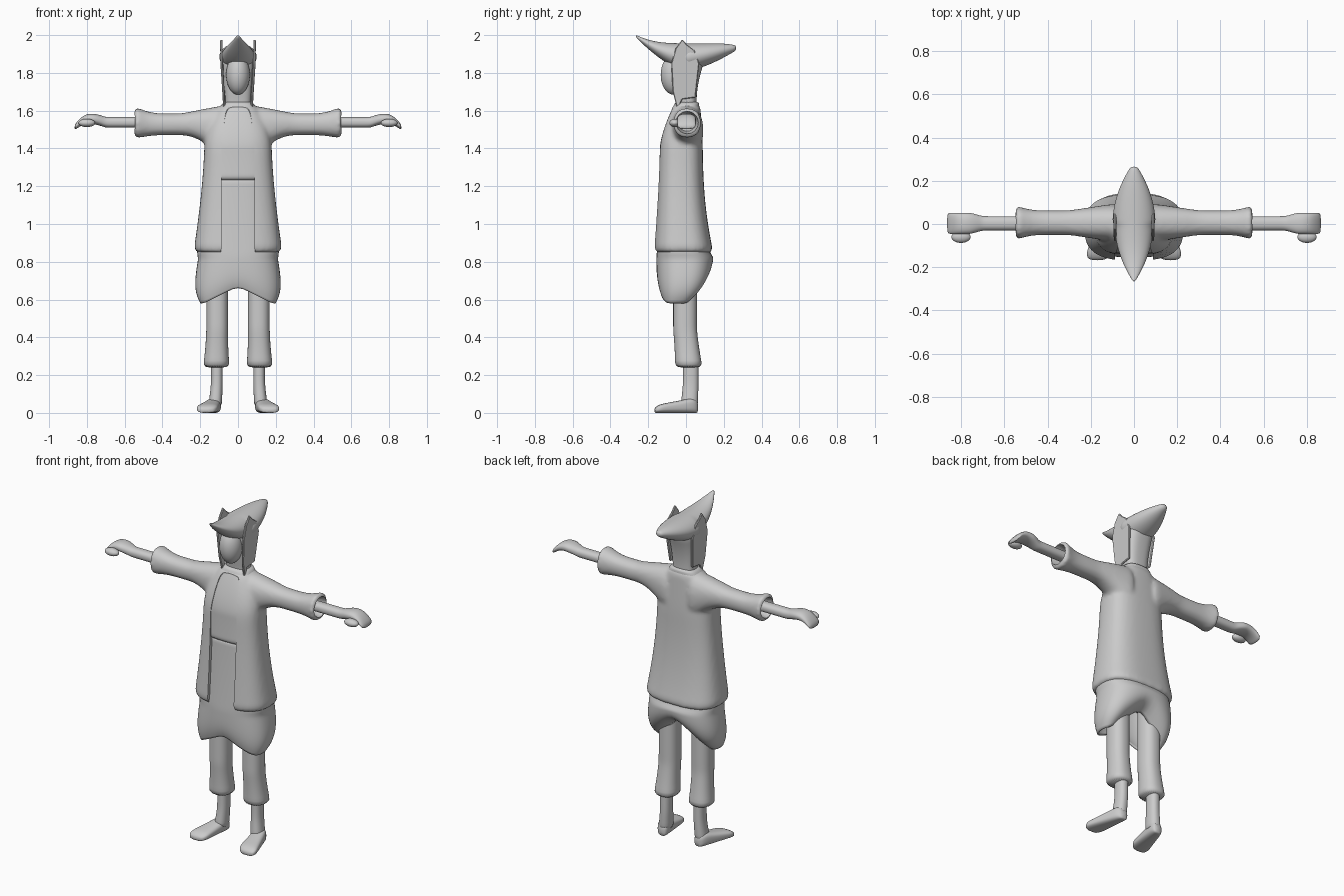
import bpy, bmesh, math
from mathutils import Vector

cube = bpy.data.objects.get("Cube")
if cube:
    bpy.data.objects.remove(cube)

# One clay grey for everything
grey = (0.6, 0.6, 0.6, 1)
clay = bpy.data.materials.new("clay_grey")
clay.use_nodes = True
clay.diffuse_color = grey
clay.node_tree.nodes["Principled BSDF"].inputs["Base Color"].default_value = grey


def clamp(value):
    return min(1, max(0, value))


def add_loft(bm, axis, start, stop, rule, rings=16, power=2.3, side=1, bottom_cap=True, segments=32):
    """Skin superellipses; rule(t) gives centre a, centre b, radius a, radius b."""
    loops = []
    for k in range(rings):
        t = start + (stop - start) * k / (rings - 1)
        centre_a, centre_b, radius_a, radius_b = rule(t)
        loop = []
        for i in range(segments):
            c, s = math.cos(math.tau * i / segments), math.sin(math.tau * i / segments)
            a = centre_a + radius_a * math.copysign(abs(c) ** (2 / power), c)
            b = centre_b + radius_b * math.copysign(abs(s) ** (2 / power), s)
            x, y, z = {"x": (t, a, b), "y": (a, t, b), "z": (a, b, t)}[axis]
            loop.append(bm.verts.new((x * side, y, z)))
        loops.append(loop)
    for low, high in zip(loops, loops[1:]):
        for i in range(segments):
            j = (i + 1) % segments
            bm.faces.new((low[i], low[j], high[j], high[i]))
    if bottom_cap:
        bm.faces.new(loops[0])
    bm.faces.new(loops[-1])


def finish(name, bm, subdivide=True, mirror=False):
    bmesh.ops.recalc_face_normals(bm, faces=bm.faces)
    mesh = bpy.data.meshes.new(name)
    bm.to_mesh(mesh)
    bm.free()
    mesh.materials.append(clay)
    for poly in mesh.polygons:
        poly.use_smooth = subdivide
    obj = bpy.data.objects.new(name, mesh)
    bpy.context.collection.objects.link(obj)
    if mirror:
        obj.modifiers.new("Mirror", "MIRROR").use_mirror_merge = False
    if subdivide:
        obj.modifiers.new("Subdivision", "SUBSURF").levels = 1
    return obj


def loft(name, axis, start, stop, rule, mirror=False, **options):
    bm = bmesh.new()
    add_loft(bm, axis, start, stop, rule, **options)
    return finish(name, bm, mirror=mirror)


def ellipsoid(name, centre, radii, mirror=False):
    bm = bmesh.new()
    bmesh.ops.create_uvsphere(bm, u_segments=24, v_segments=16, radius=1)
    bmesh.ops.scale(bm, vec=radii, verts=bm.verts)
    bmesh.ops.translate(bm, vec=centre, verts=bm.verts)
    return finish(name, bm, mirror=mirror)


def cut(target, cutter):
    cutter.hide_render = True
    cutter.hide_set(True)
    boolean = target.modifiers.new("Cut", "BOOLEAN")
    boolean.operation, boolean.object, boolean.solver = "DIFFERENCE", cutter, "EXACT"


def between(half, front, back):
    return 0, (front + back) / 2, half, (back - front) / 2


WAIST, HEM, COLLAR = 0.83, 0.58, 1.65


# Torso outline: flared at the hem, drawn in to the collar
def torso(z, inset=0):
    flare = clamp((1.4 - z) / (1.4 - WAIST)) ** 1.5
    shoulder = clamp((z - 1.4) / (COLLAR - 1.4))
    half = 0.18 + 0.06 * flare - 0.1 * shoulder ** 2
    front = -0.145 - 0.03 * flare + 0.085 * shoulder ** 1.5
    back = 0.09 + 0.06 * flare ** 1.5 - 0.015 * shoulder
    return between(half - inset, front + inset, back - inset)


# Sleeve outline: wide armpit, slim upper arm, belled cuff
def sleeve(x):
    root = clamp((0.3 - x) / 0.2)
    cuff = clamp((x - 0.4) / 0.15)
    low = 1.47 - 0.11 * root ** 2 - 0.02 * cuff ** 2
    high = 1.585 + 0.04 * root + 0.04 * cuff ** 2
    return 0.006, (low + high) / 2, 0.057 + 0.03 * root + 0.027 * cuff ** 3, (high - low) / 2


# Coat: torso and sleeves blended into one soft skin
bm = bmesh.new()
add_loft(bm, "z", WAIST, COLLAR, torso, power=2.8)
for side in (1, -1):
    add_loft(bm, "x", 0.06, 0.555, sleeve, side=side)
coat = finish("coat", bm)
blend = coat.modifiers.new("Blend", "REMESH")
blend.mode = "VOXEL"
blend.voxel_size = 0.011
blend.use_smooth_shade = True
relax = coat.modifiers.new("Relax", "SMOOTH")
relax.factor, relax.iterations = 0.5, 6

# Openings of the coat: front slot with rounded lower corners, hollow sleeve ends
bm = bmesh.new()
add_loft(bm, "z", 0.7, 1.68, rings=40, power=9, rule=lambda z: between(
    0.087 + 0.03 * clamp((0.87 - z) / 0.05) ** 2 - 0.025 * clamp((z - 1.4) / 0.25), -0.3, -0.07))
cut(coat, finish("front_cutter", bm, subdivide=False))
for side in (1, -1):
    bm = bmesh.new()
    add_loft(bm, "x", 0.48, 0.6, lambda x: (0.006, 1.537, 0.2 * x - 0.05, 0.2 * x - 0.05),
             rings=2, power=2, side=side)
    cut(coat, finish("sleeve_cutter", bm, subdivide=False))

# Shirt under the lapels, ending in a rolled edge at the waist
loft("shirt", "z", 1.225, COLLAR, power=2.8, rings=28,
     rule=lambda z: torso(z, 0.006 + 0.02 * clamp((1.25 - z) / 0.025) ** 2))


# Tunic: follows the coat inside, swells below it, hem dips at the sides
def tunic_outline(z):
    if z > WAIST:
        return torso(z, 0.018)
    drop = (WAIST - z) / (WAIST - HEM)
    return between(0.21 + 0.04 * drop - 0.05 * drop ** 4, -0.157 + 0.02 * drop ** 4, 0.145 - 0.1 * drop ** 3)


bm = bmesh.new()
add_loft(bm, "z", HEM, 1.25, tunic_outline, rings=26, power=2.6, bottom_cap=False)
for v in bm.verts:
    if v.co.z < WAIST:
        middle = 0.64 if v.co.y < 0 else 0.35
        lift = middle + (1 - middle) * clamp(abs(v.co.x) / 0.18)
        v.co.z = WAIST - (WAIST - v.co.z) * lift
tunic = finish("tunic", bm)
tunic.modifiers.new("Thickness", "SOLIDIFY").thickness = 0.01


# Trousers with flared cuffs, shins and flat feet turned out at the toes
def trouser(z):
    cuff = clamp((0.44 - z) / 0.2)
    return 0.11 + 0.005 * cuff, 0.02 * cuff - 0.005, 0.058 + 0.013 * cuff ** 2, 0.063 + 0.01 * cuff ** 2


def shin(z):
    ankle = clamp(1 - z / 0.15)
    return 0.112 + 0.012 * ankle, 0.025 - 0.01 * ankle, 0.031 + 0.006 * ankle, 0.041 + 0.006 * ankle


def foot(y):
    toe = clamp((0.065 - y) / 0.23)
    rounding = 1 - 0.4 * abs(2 * toe - 1) ** 8
    height = (0.09 - 0.048 * toe ** 0.8) * rounding
    return 0.12 + 0.05 * toe, height / 2, (0.035 + 0.025 * toe) * rounding, height / 2


loft("trouser_leg", "z", 0.235, 0.85, trouser, mirror=True)
loft("shin", "z", 0.03, 0.28, shin, mirror=True, rings=8)
loft("foot", "y", 0.065, -0.168, foot, mirror=True, power=2.8)


# Forearm running into a hand that curls down at the fingertips
def forearm(x):
    hand = clamp((x - 0.7) / 0.165)
    droop = 0.06 * hand - 0.088 * hand ** 3
    return 0.003, 1.538 + droop, 0.033 + 0.016 * clamp(3 * hand), 0.028 - 0.014 * hand ** 4


loft("forearm_and_hand", "x", 0.45, 0.866, forearm, mirror=True, rings=24)
ellipsoid("thumb", (0.8, -0.06, 1.535), (0.045, 0.028, 0.022), mirror=True)


# Head: hood widening upward from the neck, and a long face
def hood(z):
    up = clamp((z - 1.64) / 0.2)
    return between(0.068 + 0.018 * up, -0.042 - 0.028 * up, 0.056 + 0.035 * up ** 2)


loft("hood", "z", 1.58, 1.92, hood, power=2.8)
ellipsoid("face", (0, -0.065, 1.79), (0.064, 0.07, 0.106))


# Hat: a keel running from a sharp raised front tip to a blunt back tip
def hat(y):
    reach = clamp(abs(y) / 0.267)
    is_front = y < 0
    top = 1.957 + (0.045 * reach ** 3 if is_front else -0.012 * reach ** 6)
    bottom = 1.81 + (0.18 if is_front else 0.11) * reach ** 1.5
    half = (0.004 if is_front else 0.014) + 0.086 * (1 - reach ** 2)
    return 0, (top + bottom) / 2, half, (top - bottom) / 2


loft("hat", "y", -0.266, 0.266, hat, power=2, rings=28)

# Side flaps hanging from the hat past the jaw, leaning out toward the top
outline = [(-0.045, 1.6), (-0.07, 1.7), (-0.078, 1.85), (-0.055, 1.93), (-0.02, 1.978),
           (0.005, 1.95), (0.045, 1.92), (0.07, 1.85), (0.05, 1.67), (-0.02, 1.66)]
bm = bmesh.new()
plate = bm.faces.new([bm.verts.new((0.066 + 0.016 * clamp((z - 1.66) / 0.13), y, z)) for y, z in outline])
grown = bmesh.ops.extrude_face_region(bm, geom=[plate])["geom"]
bmesh.ops.translate(bm, vec=Vector((0.012, 0, 0)),
                    verts=[g for g in grown if isinstance(g, bmesh.types.BMVert)])
flap = finish("side_flap", bm, subdivide=False, mirror=True)
flap.modifiers.new("Bevel", "BEVEL").width = 0.004
